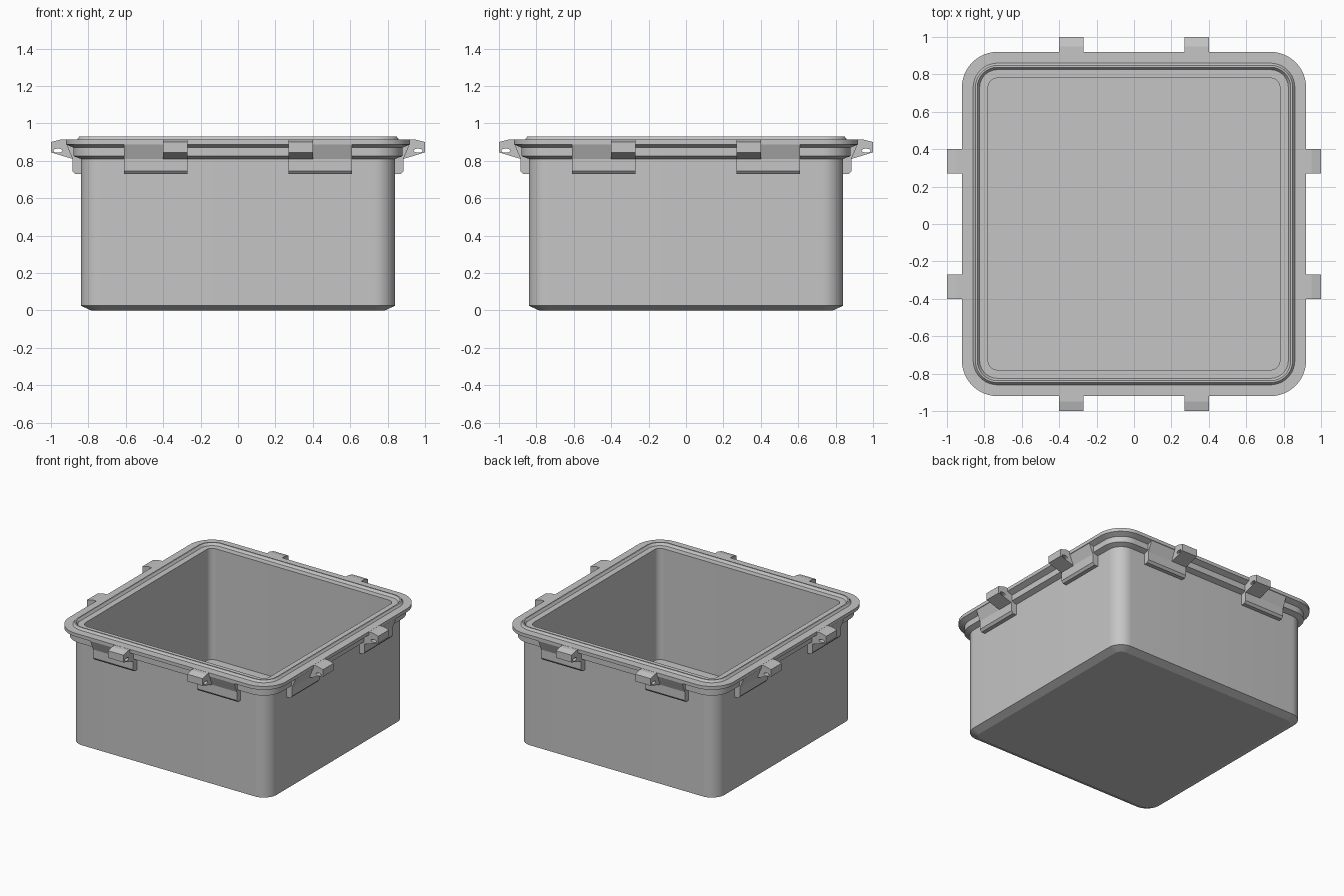
import bpy, bmesh, math
from mathutils import Matrix

if "Cube" in bpy.data.objects:
    bpy.data.objects.remove(bpy.data.objects["Cube"])

grey = bpy.data.materials.new("plain_grey")
grey.diffuse_color = (0.56, 0.56, 0.56, 1)
grey.use_nodes = True
grey.node_tree.nodes["Principled BSDF"].inputs["Base Color"].default_value = grey.diffuse_color


def finish(name, bm, smooth=True):
    bmesh.ops.recalc_face_normals(bm, faces=bm.faces)
    me = bpy.data.meshes.new(name)
    bm.to_mesh(me)
    bm.free()
    me.materials.append(grey)
    ob = bpy.data.objects.new(name, me)
    bpy.context.collection.objects.link(ob)
    if smooth:
        bpy.ops.object.select_all(action='DESELECT')
        ob.select_set(True)
        bpy.context.view_layer.objects.active = ob
        bpy.ops.object.shade_smooth_by_angle(angle=math.radians(20))
    return ob


def ring(bm, half, z, core=0.73, seg=12):
    """Rounded square; all rings share the same corner centres."""
    r = half - core
    vs = []
    for q, (sx, sy) in enumerate([(1, 1), (-1, 1), (-1, -1), (1, -1)]):
        for i in range(seg + 1):
            a = math.pi / 2 * (q + i / seg)
            vs.append(bm.verts.new((sx * core + r * math.cos(a),
                                    sy * core + r * math.sin(a), z)))
    return vs


def prism(bm, profile, x0, x1, turn):
    """Extrude an (outward, z) profile along one side, turned to side number turn."""
    rot = Matrix.Rotation(turn * math.pi / 2, 4, 'Z')
    ends = [[bm.verts.new((x, -o, z)) for o, z in profile] for x in (x0, x1)]
    n = len(profile)
    bm.faces.new(ends[0])
    bm.faces.new(ends[1][::-1])
    for i in range(n):
        j = (i + 1) % n
        bm.faces.new((ends[0][i], ends[0][j], ends[1][j], ends[1][i]))
    bmesh.ops.transform(bm, matrix=rot, verts=ends[0] + ends[1])
    return ends


# Open box: outside wall, stepped flange, sealing rib, inside wall and floor
bm = bmesh.new()
section = [(0.785, 0), (0.84, 0.025), (0.84, 0.81), (0.88, 0.825), (0.88, 0.87),
           (0.92, 0.888), (0.92, 0.914), (0.86, 0.914), (0.848, 0.93),
           (0.838, 0.93), (0.825, 0.912), (0.78, 0.912), (0.78, 0.06)]
rings = [ring(bm, h, z) for h, z in section]
for a, b in zip(rings, rings[1:]):
    for i in range(len(a)):
        j = (i + 1) % len(a)
        bm.faces.new((a[i], a[j], b[j], b[i]))
bm.faces.new(rings[0][::-1])
bm.faces.new(rings[-1])
finish("box_body", bm)

# Support blocks under the flange, two on each side
bm = bmesh.new()
block = [(0.82, 0.728), (0.87, 0.728), (0.885, 0.745), (0.885, 0.81),
         (0.918, 0.89), (0.82, 0.89)]
for turn in range(4):
    for x0, x1 in ((-0.61, -0.27), (0.27, 0.61)):
        prism(bm, block, x0, x1, turn)
finish("flange_supports", bm, False)

# Latch tabs with softened outer corners, two on each side
bm = bmesh.new()
tab = [(0.87, 0.81), (0.885, 0.81), (1.0, 0.845), (1.0, 0.9), (0.95, 0.913), (0.87, 0.913)]
for turn in range(4):
    for x0, x1 in ((-0.4, -0.27), (0.27, 0.4)):
        ends = prism(bm, tab, x0, x1, turn)
        edges = [bm.edges.get((e[2], e[3])) for e in ends]
        bmesh.ops.bevel(bm, geom=edges, offset=0.012, segments=2, profile=0.5, affect='EDGES')
tabs = finish("latch_tabs", bm, False)

# Pin holes through the tabs
bm = bmesh.new()
hole = [(0.963 + 0.024 * math.cos(i * math.pi / 8), 0.854 + 0.011 * math.sin(i * math.pi / 8))
        for i in range(16)]
for turn in range(4):
    prism(bm, hole, -0.5, 0.5, turn)
cutter = finish("pin_hole_cutter", bm, False)
cutter.hide_render = True
cutter.display_type = 'WIRE'
cut = tabs.modifiers.new("pin_holes", 'BOOLEAN')
cut.operation = 'DIFFERENCE'
cut.solver = 'EXACT'
cut.object = cutter
